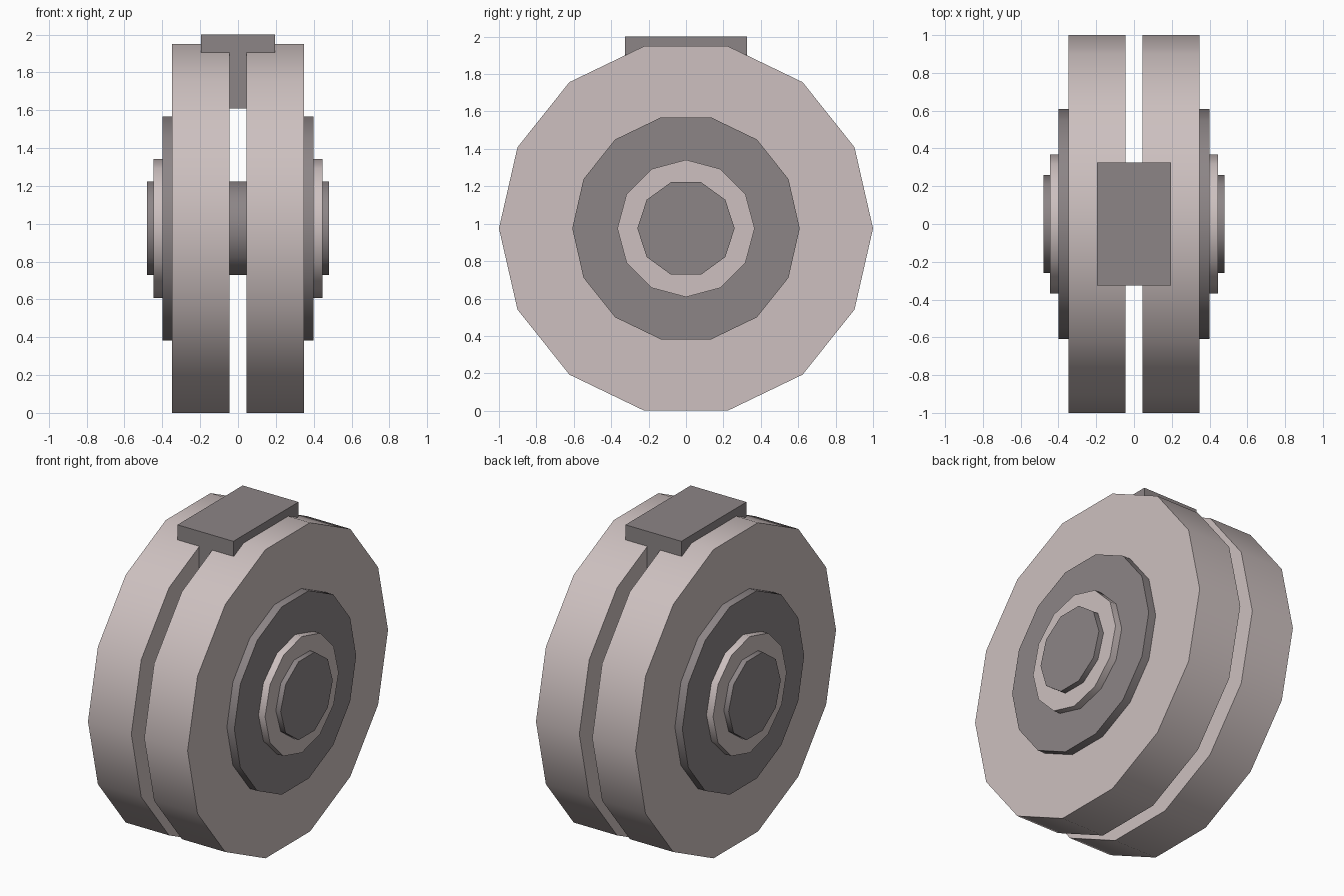
import bpy, bmesh, math

if "Cube" in bpy.data.objects:
    bpy.data.objects.remove(bpy.data.objects["Cube"])


def material(name, rgb):
    m = bpy.data.materials.new(name)
    m.diffuse_color = (*rgb, 1.0)
    m.use_nodes = True
    m.node_tree.nodes["Principled BSDF"].inputs["Base Color"].default_value = m.diffuse_color
    return m


LIGHT = material("warm_light_grey", (0.61, 0.53, 0.525))
DARK = material("dark_grey", (0.265, 0.235, 0.24))
AXIS_Z = 0.975


def finish(name, bm, mat):
    bmesh.ops.recalc_face_normals(bm, faces=bm.faces)
    mesh = bpy.data.meshes.new(name)
    bm.to_mesh(mesh)
    bm.free()
    mesh.materials.append(mat)
    ob = bpy.data.objects.new(name, mesh)
    bpy.context.collection.objects.link(ob)
    return ob


def disc(name, x0, x1, radius, sides, mat):
    """Solid disc along x, first corner pointing along y."""
    bm = bmesh.new()
    ring = []
    for i in range(sides):
        a = math.tau * i / sides
        ring.append(bm.verts.new((x0, radius * math.cos(a), AXIS_Z + radius * math.sin(a))))
    face = bm.faces.new(ring)
    ext = bmesh.ops.extrude_face_region(bm, geom=[face], use_keep_orig=True)
    for v in ext["geom"]:
        if isinstance(v, bmesh.types.BMVert):
            v.co.x = x1
    ob = finish(name, bm, mat)
    bpy.ops.object.select_all(action='DESELECT')
    ob.select_set(True)
    bpy.context.view_layer.objects.active = ob
    bpy.ops.object.shade_smooth_by_angle(angle=math.radians(40))
    return ob


# Paired wheels with stepped hubs on both sides
for side, s in (("left", -1), ("right", 1)):
    disc(side + "_wheel", s * 0.045, s * 0.348, 1.0, 14, LIGHT)
    disc(side + "_hub_plate", s * 0.30, s * 0.40, 0.608, 14, DARK)
    disc(side + "_hub_ring", s * 0.35, s * 0.446, 0.367, 12, LIGHT)

# Axle running through both wheels
disc("axle", -0.48, 0.48, 0.26, 10, DARK)

# T-shaped bracket: cap over the wheels and web in the gap
bm = bmesh.new()
half = [(0.045, 1.61), (0.045, 1.905), (0.195, 1.905), (0.195, 2.0)]
outline = half + [(-x, z) for x, z in reversed(half)]
front = bm.faces.new([bm.verts.new((x, -0.325, z)) for x, z in outline])
ext = bmesh.ops.extrude_face_region(bm, geom=[front], use_keep_orig=True)
for v in ext["geom"]:
    if isinstance(v, bmesh.types.BMVert):
        v.co.y = 0.325
finish("bracket", bm, DARK)
